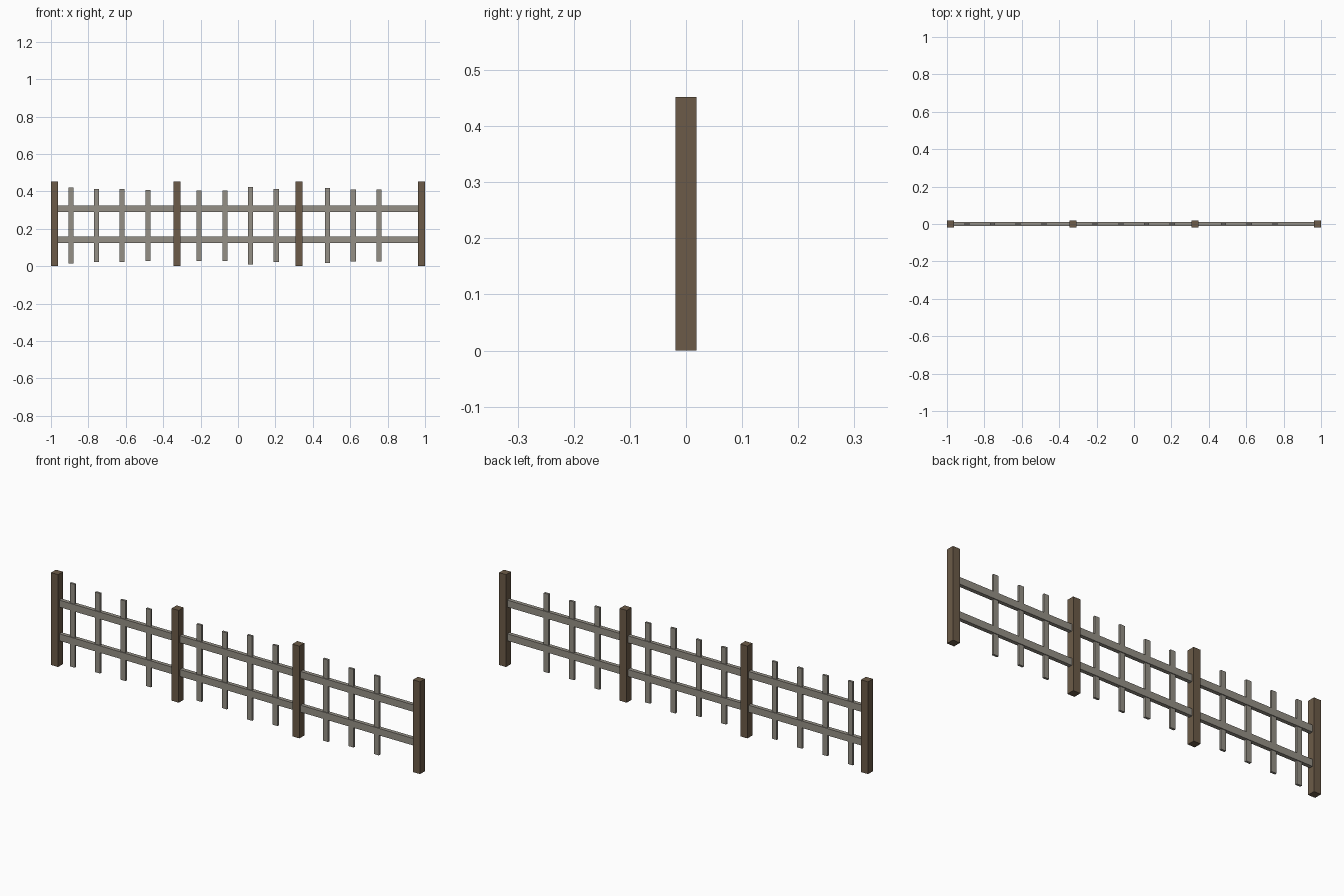
import bpy

if "Cube" in bpy.data.objects:
    bpy.data.objects.remove(bpy.data.objects["Cube"])


def material(name, rgb):
    mat = bpy.data.materials.new(name)
    mat.diffuse_color = (*rgb, 1)
    mat.use_nodes = True
    mat.node_tree.nodes["Principled BSDF"].inputs["Base Color"].default_value = mat.diffuse_color
    return mat


def box(name, x, z0, z1, width, depth, mat):
    bpy.ops.mesh.primitive_cube_add(size=1, location=(x, 0, (z0 + z1) / 2))
    ob = bpy.context.object
    ob.name = name
    ob.scale = (width, depth, z1 - z0)
    bpy.ops.object.transform_apply(location=False, rotation=False, scale=True)
    ob.data.materials.append(mat)


brown = material("brown_wood", (0.15, 0.105, 0.065))
grey = material("weathered_wood", (0.30, 0.28, 0.24))

# Four evenly spaced posts
for i in range(4):
    box(f"post_{i + 1}", -0.981 + i * 0.654, 0, 0.452, 0.038, 0.038, brown)

# Two horizontal rails
for name, z in (("lower_rail", 0.142), ("upper_rail", 0.307)):
    box(name, 0, z - 0.017, z + 0.017, 1.962, 0.019, grey)

# Uneven pickets on a regular spacing, None where a post or gap replaces one
spans = [(0.013, 0.421), (0.021, 0.413), (0.021, 0.413), (0.027, 0.407), None,
         (0.029, 0.404), (0.029, 0.404), (0.010, 0.424), (0.021, 0.413), None,
         (0.016, 0.418), (0.026, 0.409), (0.024, 0.410)]
for i, span in enumerate(spans):
    if span:
        box(f"picket_{i + 1}", -0.894 + i * 0.1373, *span, 0.027, 0.011, grey)
